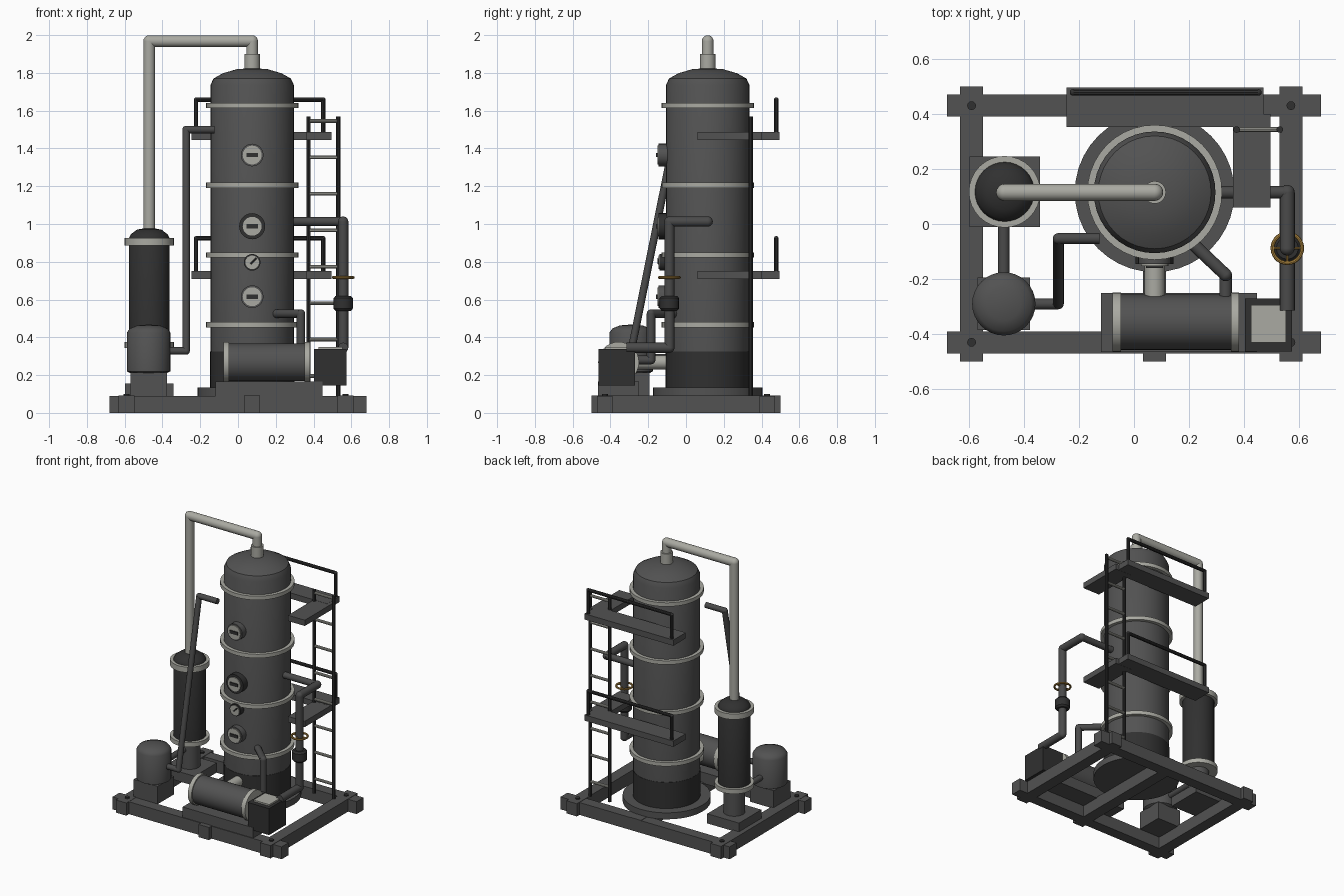
import bpy, bmesh, math
from mathutils import Vector, Matrix

if "Cube" in bpy.data.objects:
    bpy.data.objects.remove(bpy.data.objects["Cube"])


def material(name, rgb):
    m = bpy.data.materials.new(name)
    m.diffuse_color = (*rgb, 1)
    m.use_nodes = True
    m.node_tree.nodes["Principled BSDF"].inputs["Base Color"].default_value = m.diffuse_color
    return m


STEEL = material("steel_gray", (0.085, 0.085, 0.085))
PIPE = material("pipe_gray", (0.068, 0.068, 0.068))
DARK = material("charcoal", (0.03, 0.03, 0.03))
LIGHT = material("pale_metal", (0.40, 0.40, 0.36))
GOLD = material("brass", (0.42, 0.24, 0.05))


def finish(name, bm, mat, smooth=True):
    bmesh.ops.recalc_face_normals(bm, faces=bm.faces)
    me = bpy.data.meshes.new(name)
    bm.to_mesh(me)
    bm.free()
    me.materials.append(mat)
    ob = bpy.data.objects.new(name, me)
    bpy.context.collection.objects.link(ob)
    if smooth:
        bpy.ops.object.select_all(action='DESELECT')
        ob.select_set(True)
        bpy.context.view_layer.objects.active = ob
        bpy.ops.object.shade_smooth_by_angle(angle=math.radians(35))
    return ob


def box(name, x, y, z, mat):
    """Box from (min, max) ranges."""
    bm = bmesh.new()
    size = Vector((x[1] - x[0], y[1] - y[0], z[1] - z[0]))
    mid = Vector((sum(x) / 2, sum(y) / 2, sum(z) / 2))
    bmesh.ops.create_cube(bm, size=1, matrix=Matrix.Translation(mid) @ Matrix.Diagonal((*size, 1)))
    return finish(name, bm, mat, False)


def add_rod(bm, a, b, r, seg):
    a, b = Vector(a), Vector(b)
    d = b - a
    rot = d.to_track_quat('Z', 'Y').to_matrix().to_4x4()
    bmesh.ops.create_cone(bm, cap_ends=True, segments=seg, radius1=r, radius2=r, depth=d.length,
                          matrix=Matrix.Translation((a + b) / 2) @ rot)


def rod(name, a, b, r, mat, seg=24):
    bm = bmesh.new()
    add_rod(bm, a, b, r, seg)
    return finish(name, bm, mat)


def pipe(name, pts, r, mat, seg=16):
    """Straight runs joined by ball elbows."""
    bm = bmesh.new()
    for a, b in zip(pts, pts[1:]):
        add_rod(bm, a, b, r, seg)
    for p in pts[1:-1]:
        bmesh.ops.create_uvsphere(bm, u_segments=seg, v_segments=8, radius=r, matrix=Matrix.Translation(p))
    return finish(name, bm, mat)


def lathe(name, x, y, profile, mat, seg=32):
    """Spin an (r, z) profile around a vertical axis."""
    bm = bmesh.new()
    vs = [bm.verts.new((x + r, y, z)) for r, z in profile]
    es = [bm.edges.new(p) for p in zip(vs, vs[1:])]
    bmesh.ops.spin(bm, geom=vs + es, cent=(x, y, 0), axis=(0, 0, 1), angle=2 * math.pi, steps=seg)
    bmesh.ops.remove_doubles(bm, verts=bm.verts, dist=1e-4)
    return finish(name, bm, mat)


# Skid frame
for y in (-0.43, 0.43):
    box("long_beam", (-0.68, 0.68), (y - 0.04, y + 0.04), (0, 0.09), STEEL)
    for x in (-0.59, 0.57):
        rod("corner_bolt", (x, y, 0.08), (x, y, 0.1), 0.016, DARK, 12)
for x in (-0.59, 0.57):
    box("side_beam", (x - 0.042, x + 0.042), (-0.5, 0.5), (0, 0.092), STEEL)
box("centre_beam", (0.033, 0.117), (-0.5, 0.47), (0, 0.092), STEEL)

# Main column
CX, CY = 0.075, 0.115
rod("column_base_flange", (CX, CY, 0.088), (CX, CY, 0.135), 0.29, STEEL, 40)
rod("column_skirt", (CX, CY, 0.13), (CX, CY, 0.325), 0.223, DARK, 40)
lathe("column_shell", CX, CY, [(0, 0.32), (0.221, 0.32), (0.221, 1.735), (0.205, 1.77), (0.155, 1.798),
                               (0.08, 1.82), (0, 1.825)], STEEL, 40)
for z in (1.627, 1.205, 0.836, 0.466):
    rod("column_band", (CX, CY, z - 0.014), (CX, CY, z + 0.014), 0.245, LIGHT, 40)

# Ports and gauge on the column front
for z, r, mat in ((1.365, 0.06, STEEL), (0.988, 0.069, DARK), (0.615, 0.06, STEEL)):
    rod("port_rim", (CX, -0.08, z), (CX, -0.145, z), r, mat, 24)
    rod("port_face", (CX, -0.14, z), (CX, -0.152, z), 0.05, LIGHT, 24)
    box("port_slot", (CX - 0.031, CX + 0.031), (-0.159, -0.151), (z - 0.011, z + 0.011), DARK)
rod("gauge_rim", (CX, -0.08, 0.797), (CX, -0.14, 0.797), 0.044, DARK, 24)
rod("gauge_face", (CX, -0.13, 0.797), (CX, -0.146, 0.797), 0.036, LIGHT, 24)
rod("gauge_needle", (CX - 0.008, -0.147, 0.789), (CX + 0.022, -0.147, 0.819), 0.004, DARK, 6)

# Overhead vapour line
TX, TY = -0.47, 0.117
rod("column_outlet", (CX, CY, 1.81), (CX, CY, 1.9), 0.041, LIGHT)
pipe("vapour_line", [(CX, CY, 1.88), (CX, CY, 1.968), (TX, CY, 1.968), (TX, CY, 0.96)], 0.031, LIGHT, 20)

# Condenser
box("condenser_foot", (TX - 0.128, TX + 0.128), (TY - 0.128, TY + 0.128), (0.085, 0.155), STEEL)
rod("condenser_pedestal", (TX, TY, 0.15), (TX, TY, 0.36), 0.072, STEEL)
lathe("condenser_shell", TX, TY, [(0, 0.35), (0.108, 0.35), (0.108, 0.925), (0.098, 0.945),
                                  (0.065, 0.97), (0, 0.982)], DARK)
for z, h in ((0.905, 0.02), (0.36, 0.016)):
    rod("condenser_band", (TX, TY, z - h), (TX, TY, z + h), 0.13, LIGHT, 32)

# Receiver tank
RX, RY = -0.473, -0.29
box("receiver_foot", (RX - 0.096, RX + 0.096), (RY - 0.096, RY + 0.096), (0.085, 0.215), STEEL)
lathe("receiver_tank", RX, RY, [(0, 0.19), (0.07, 0.196), (0.115, 0.22), (0.115, 0.425),
                                (0.1, 0.447), (0.06, 0.463), (0, 0.468)], STEEL)
rod("condensate_pipe", (RX, TY, 0.29), (RX, RY, 0.29), 0.021, PIPE, 16)
pipe("reflux_pipe", [(RX + 0.08, RY, 0.328), (-0.275, RY, 0.328), (-0.275, -0.053, 1.5),
                     (-0.125, -0.053, 1.5)], 0.02, PIPE)

# Reboiler drum
DY, DZ = -0.357, 0.268
box("reboiler_saddle", (-0.12, 0.447), (-0.465, -0.25), (0.085, 0.165), STEEL)
rod("reboiler_drum", (-0.07, DY, DZ), (0.375, DY, DZ), 0.1, STEEL, 32)
for x in (-0.063, 0.367):
    rod("reboiler_band", (x - 0.015, DY, DZ), (x + 0.015, DY, DZ), 0.108, LIGHT, 32)
rod("reboiler_neck", (CX, DY + 0.06, DZ), (CX, CY - 0.19, DZ), 0.037, LIGHT)
pipe("return_pipe", [(0.19, -0.05, 0.525), (0.333, -0.185, 0.525), (0.333, -0.185, 0.28),
                     (0.333, -0.3, 0.28)], 0.023, PIPE)

# Control box
box("control_box", (0.403, 0.574), (-0.463, -0.27), (0.145, 0.337), DARK)
box("control_panel", (0.425, 0.552), (-0.43, -0.295), (0.335, 0.348), LIGHT)

# Feed line with valve
VX, VY = 0.557, -0.088
rod("feed_inlet", (CX + 0.19, CY, 1.013), (VX, CY, 1.013), 0.023, PIPE, 16)
pipe("feed_line", [(VX - 0.01, CY, 1.013), (VX, CY, 1.013), (VX, VY, 1.013), (VX, VY, 0.345),
                   (VX, -0.315, 0.345)], 0.027, PIPE)
lathe("valve_body", VX, VY, [(0, 0.54), (0.04, 0.54), (0.051, 0.552), (0.051, 0.608), (0.04, 0.62), (0, 0.62)], DARK, 16)
bpy.ops.mesh.primitive_torus_add(major_segments=28, minor_segments=8, major_radius=0.054,
                                 minor_radius=0.007, location=(VX, VY, 0.717))
wheel = bpy.context.object
wheel.name = "valve_wheel"
wheel.data.materials.append(GOLD)
bpy.ops.object.shade_smooth_by_angle()
for dx, dy in ((0.054, 0), (0, 0.054)):
    rod("wheel_spoke", (VX - dx, VY - dy, 0.717), (VX + dx, VY + dy, 0.717), 0.005, GOLD, 8)

# Service platforms with handrails
for z in (1.465, 0.73):
    box("rear_platform", (-0.245, 0.47), (0.353, 0.495), (z - 0.02, z + 0.022), STEEL)
    box("side_platform", (0.36, 0.495), (0.06, 0.4), (z - 0.021, z + 0.021), STEEL)
    pipe("handrail", [(-0.222, 0.478, z), (-0.222, 0.478, z + 0.194), (0.452, 0.478, z + 0.194),
                      (0.452, 0.478, z)], 0.012, DARK, 10)

# Ladder
for x in (0.373, 0.53):
    rod("ladder_rail", (x, 0.343, 0.09), (x, 0.343, 1.568), 0.012, DARK, 10)
for i in range(8):
    z = 0.195 + i * 0.193
    rod("ladder_rung", (0.373, 0.343, z), (0.53, 0.343, z), 0.01, LIGHT, 10)
